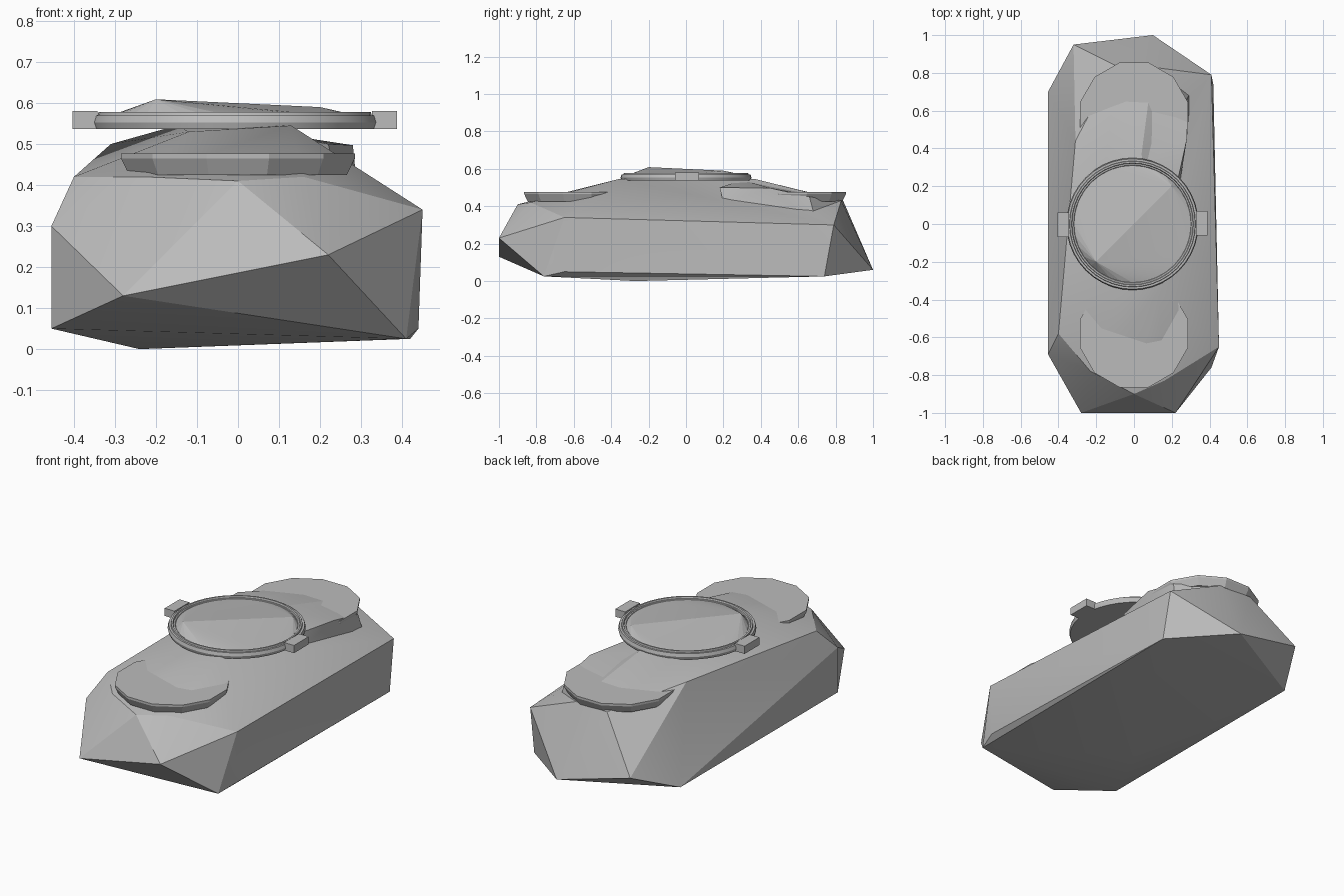
import bpy, bmesh, math
from mathutils import Vector

if "Cube" in bpy.data.objects:
    bpy.data.objects.remove(bpy.data.objects["Cube"], do_unlink=True)

grey = bpy.data.materials.new("plain grey")
grey.use_nodes = True
colour = (0.5, 0.5, 0.5, 1)
grey.diffuse_color = colour
grey.node_tree.nodes["Principled BSDF"].inputs["Base Color"].default_value = colour


def finish(bm, name, angle):
    bmesh.ops.recalc_face_normals(bm, faces=bm.faces)
    mesh = bpy.data.meshes.new(name)
    bm.to_mesh(mesh)
    bm.free()
    obj = bpy.data.objects.new(name, mesh)
    bpy.context.collection.objects.link(obj)
    mesh.materials.append(grey)
    bpy.ops.object.select_all(action='DESELECT')
    obj.select_set(True)
    bpy.context.view_layer.objects.active = obj
    bpy.ops.object.shade_smooth_by_angle(angle=math.radians(angle))
    return obj


def solid(name, points, angle=20):
    """Faceted solid wrapped around a few corner points."""
    bm = bmesh.new()
    for p in points:
        bm.verts.new(p)
    result = bmesh.ops.convex_hull(bm, input=bm.verts)
    loose = {e for e in result["geom_interior"] + result["geom_unused"]
             if isinstance(e, bmesh.types.BMVert) and e.is_valid}
    bmesh.ops.delete(bm, geom=list(loose), context='VERTS')
    return finish(bm, name, angle)


def circle(radius, z, sides, cx=0, cy=0, turn=0):
    steps = [math.tau * i / sides + turn for i in range(sides)]
    return [Vector((cx + radius * math.cos(a), cy + radius * math.sin(a), z)) for a in steps]


def lathe(name, profile, sides, cx):
    """Closed ring spun from a cross-section of (radius, height) pairs."""
    bm = bmesh.new()
    loops = [[bm.verts.new(p) for p in circle(r, z, sides, cx)] for r, z in profile]
    for k, low in enumerate(loops):
        high = loops[(k + 1) % len(loops)]
        for i in range(sides):
            j = (i + 1) % sides
            bm.faces.new((low[i], low[j], high[j], high[i]))
    return finish(bm, name, 25)


# Faceted body: underside, nose, tail and raised deck corners
underside = [(-.24, -.27, 0), (-.455, -.69, .05), (-.455, .7, .05),
             (.41, -.76, .025), (.44, -.65, .05), (.42, .74, .025)]
nose = [(-.28, -1, .13), (.22, -1, .23), (-.455, -.69, .3), (.45, -.65, .34),
        (-.4, -.58, .42), (-.23, -.78, .42), (0, -.9, .41), (.16, -.83, .42)]
tail = [(.1, 1, .06), (-.32, .95, .16), (.41, .79, .3),
        (-.1, .84, .43), (.1, .83, .43)]
deck = [(.13, -.36, .545), (-.12, -.34, .53), (-.31, .44, .5),
        (.04, .37, .545), (-.15, .3, .545)]
solid("body", underside + nose + tail + deck)

# Steep-sided shoulder beside the rear plate
solid("rear_shoulder", [(.22, .18, .5), (.28, .45, .497), (.28, .66, .45), (.1, .83, .43),
                        (0, .3, .54), (.24, .2, .42), (.3, .7, .3), (0, .4, .3)])

# Flat round plates sunk into the front and rear slopes
for name, y in (("front_plate", -.58), ("rear_plate", .57)):
    solid(name, circle(.295, .477, 12, 0, y, .26) + circle(.295, .465, 12, 0, y, .26)
          + circle(.275, .425, 12, 0, y, .26))

# Round hatch with a stepped rim
MID = -.008
rim = [(.3, .537), (.345, .537), (.35, .553), (.345, .57), (.334, .57), (.332, .578),
       (.323, .578), (.32, .57), (.312, .57), (.305, .56)]
lathe("hatch_rim", rim, 40, MID)

# Hatch cover creased along a diagonal ridge
ridge = [(-.2, -.2, .609), (.2, .2, .59)]
solid("hatch_cover", circle(.31, .567, 32, MID) + circle(.31, .54, 32, MID) + ridge, 6)

# Side lugs on the hatch rim
for name, side in (("left_lug", 1), ("right_lug", -1)):
    corners = [(MID + side * x, side * .005 + y, z)
               for x in (.335, .396) for y in (-.065, .065) for z in (.537, .58)]
    solid(name, corners)
